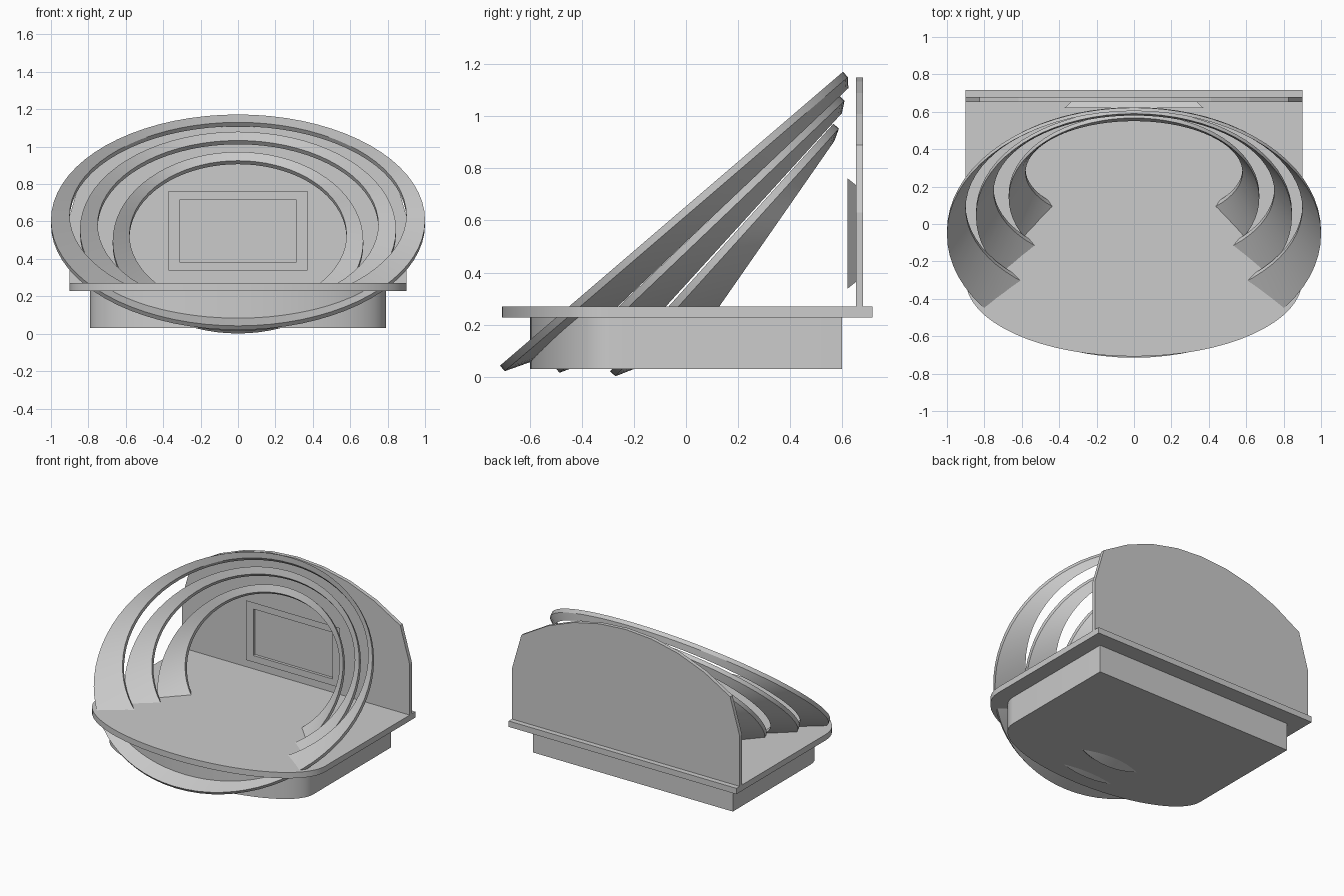
import bpy, bmesh
from math import sin, cos, pi, sqrt
from mathutils import Vector

if "Cube" in bpy.data.objects:
    bpy.data.objects.remove(bpy.data.objects["Cube"])


def finish(bm, name, smooth=True):
    bmesh.ops.recalc_face_normals(bm, faces=bm.faces[:])
    me = bpy.data.meshes.new(name)
    bm.to_mesh(me)
    bm.free()
    ob = bpy.data.objects.new(name, me)
    bpy.context.collection.objects.link(ob)
    if smooth:
        bpy.ops.object.select_all(action='DESELECT')
        ob.select_set(True)
        bpy.context.view_layer.objects.active = ob
        bpy.ops.object.shade_smooth_by_angle(angle=0.5)
    return ob


def prism(name, outline, offset, smooth=True):
    """Extrude a closed outline of 3D points by an offset vector."""
    bm = bmesh.new()
    face = bm.faces.new([bm.verts.new(p) for p in outline])
    res = bmesh.ops.extrude_face_region(bm, geom=[face], use_keep_orig=True)
    verts = [v for v in res['geom'] if isinstance(v, bmesh.types.BMVert)]
    bmesh.ops.translate(bm, verts=verts, vec=Vector(offset))
    return finish(bm, name, smooth)


def skin(bm, loops, closed=False):
    """Bridge successive loops of equal length with quads."""
    rings = [[bm.verts.new(p) for p in loop] for loop in loops]
    n = len(rings[0])
    for i in range(len(rings) if closed else len(rings) - 1):
        a, b = rings[i], rings[(i + 1) % len(rings)]
        for j in range(n):
            k = (j + 1) % n
            bm.faces.new((a[j], a[k], b[k], b[j]))
    return rings


def stage_plan(half_w, back, centre, depth, z, n=32):
    """Straight sides and back, half-ellipse front."""
    pts = [(half_w, back, z), (-half_w, back, z)]
    for i in range(n + 1):
        t = pi + pi * i / n
        pts.append((half_w * cos(t), centre + depth * sin(t), z))
    return pts


# Base and stage floor
prism("base", stage_plan(0.79, 0.6, -0.28, 0.32, 0.03), (0, 0, 0.2))
prism("stage_floor", stage_plan(0.9, 0.717, -0.3, 0.408, 0.228), (0, 0, 0.042))

# Back wall: clipped corners under a faceted arch
R = (0.825 ** 2 + 0.26 ** 2) / (2 * 0.26)
wall = [(-0.9, 0.26), (-0.9, 0.63)]
for i in range(9):
    x = -0.825 + 1.65 * i / 8
    wall.append((x, 1.15 - R + sqrt(R * R - x * x)))
wall += [(0.9, 0.63), (0.9, 0.26)]
prism("back_wall", [(x, 0.653, z) for x, z in wall], (0, 0.027, 0), False)


# Screen: flared frame with a recessed panel
def rect(hw, hz, y, zc=0.55):
    return [(-hw, y, zc - hz), (hw, y, zc - hz), (hw, y, zc + hz), (-hw, y, zc + hz)]


bm = bmesh.new()
loops = skin(bm, [rect(0.335, 0.185, 0.655), rect(0.372, 0.213, 0.62),
                  rect(0.312, 0.166, 0.62), rect(0.312, 0.166, 0.64)])
bm.faces.new(loops[0])
bm.faces.new(loops[-1])
finish(bm, "screen", False)


# Shell rings: slanted bands between an outer and a smaller inner tilted ellipse
def ellipse(half_w, top, bottom, shift=(0, 0), n=72):
    t, b = Vector(top), Vector(bottom)
    c, s = (t + b) / 2 + Vector(shift), (t - b) / 2
    return [(half_w * cos(2 * pi * i / n), c.x + s.x * sin(2 * pi * i / n),
             c.y + s.y * sin(2 * pi * i / n)) for i in range(n)]


# (half width, top yz, bottom yz) for the outer then inner edge
SHELLS = {
    "outer_shell_ring": ((1.0, (0.604, 1.172), (-0.715, 0.042)),
                         (0.9, (0.606, 1.13), (-0.44, 0.14))),
    "middle_shell_ring": ((0.845, (0.59, 1.08), (-0.505, 0.035)),
                          (0.75, (0.58, 1.033), (-0.235, 0.138))),
    "inner_shell_ring": ((0.67, (0.567, 0.972), (-0.292, 0.02)),
                         (0.58, (0.55, 0.925), (0.0, 0.134))),
}
for name, (outer, inner) in SHELLS.items():
    d = (Vector(outer[1]) - Vector(outer[2])).normalized()
    back = Vector((d.y, -d.x)) * 0.028
    bm = bmesh.new()
    skin(bm, [ellipse(*outer), ellipse(*outer, back),
              ellipse(*inner, back), ellipse(*inner)], closed=True)
    finish(bm, name)
